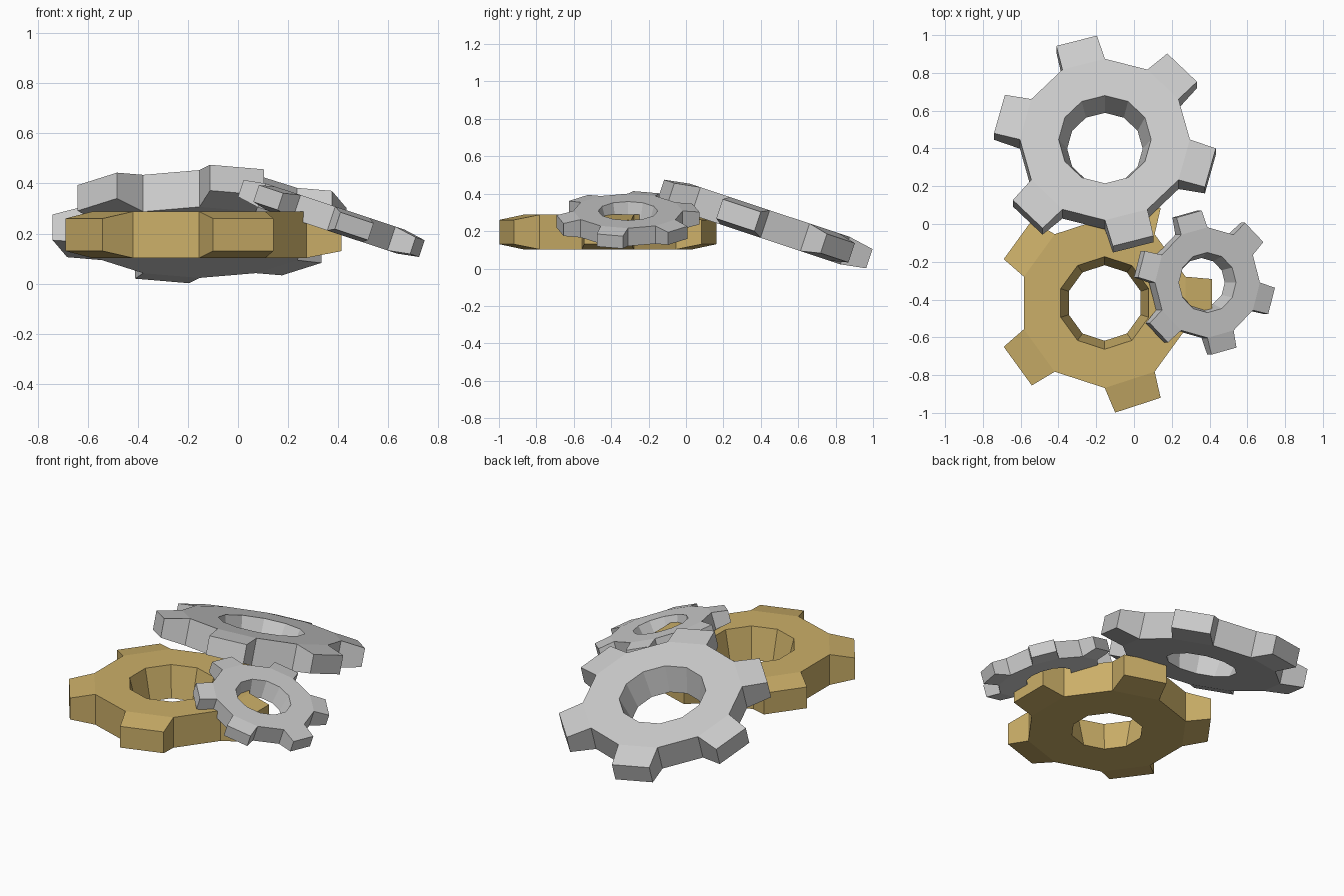
import bpy, bmesh
from math import cos, sin, pi, radians
from mathutils import Vector

if "Cube" in bpy.data.objects:
    bpy.data.objects.remove(bpy.data.objects["Cube"])


def gear(name, sides, start, thick, reach, tip_w, loc, rot=(0, 0, 0), scale=1.0):
    """Flat-sided gear ring: every other side carries a tapered tooth."""
    bm = bmesh.new()

    def ring(radius, z):
        return [bm.verts.new((radius * cos(radians(start) + 2 * pi * i / sides),
                              radius * sin(radians(start) + 2 * pi * i / sides), z))
                for i in range(sides)]

    h = thick / 2
    top, bottom = ring(0.45, h), ring(0.45, -h)
    hole_top, hole_bottom = ring(0.245, h), ring(0.20, -h)
    for i in range(sides):
        j = (i + 1) % sides
        # top, bottom and tapered bore
        bm.faces.new((top[i], top[j], hole_top[j], hole_top[i]))
        bm.faces.new((bottom[j], bottom[i], hole_bottom[i], hole_bottom[j]))
        bm.faces.new((hole_top[i], hole_top[j], hole_bottom[j], hole_bottom[i]))
        base = [bottom[i], bottom[j], top[j], top[i]]
        if i % 2:
            bm.faces.new(base)
            continue
        # tooth: narrowed and thinned towards its tip
        mid = (top[i].co + top[j].co + bottom[i].co + bottom[j].co) / 4
        out = mid.normalized()
        tip = []
        for v in base:
            d = v.co - mid
            tip.append(bm.verts.new(out * reach + Vector((d.x * tip_w, d.y * tip_w, d.z * 0.7))))
        bm.faces.new(tip)
        for k in range(4):
            n = (k + 1) % 4
            bm.faces.new((base[k], base[n], tip[n], tip[k]))
    bmesh.ops.recalc_face_normals(bm, faces=bm.faces)
    mesh = bpy.data.meshes.new(name)
    bm.to_mesh(mesh)
    bm.free()
    obj = bpy.data.objects.new(name, mesh)
    obj.location = loc
    obj.rotation_euler = [radians(a) for a in rot]
    obj.scale = (scale,) * 3
    bpy.context.collection.objects.link(obj)
    return obj


# Flat gold gear with five teeth
gold = gear("gold_gear", 10, -18, 0.186, 0.569, 0.91, (-0.155, -0.418, 0.195))
mat = bpy.data.materials.new("gold")
mat.diffuse_color = (0.60, 0.43, 0.14, 1)
mat.use_nodes = True
mat.node_tree.nodes["Principled BSDF"].inputs["Base Color"].default_value = mat.diffuse_color
gold.data.materials.append(mat)

# Grey gears with six teeth, leaning on the gold one
gear("large_grey_gear", 12, -30, 0.155, 0.578, 0.955, (-0.154, 0.423, 0.238), (-18.4, 0, 0))
gear("small_grey_gear", 12, -30, 0.155, 0.578, 0.955, (0.373, -0.31, 0.26), (0, 18.4, 0), 0.65)
